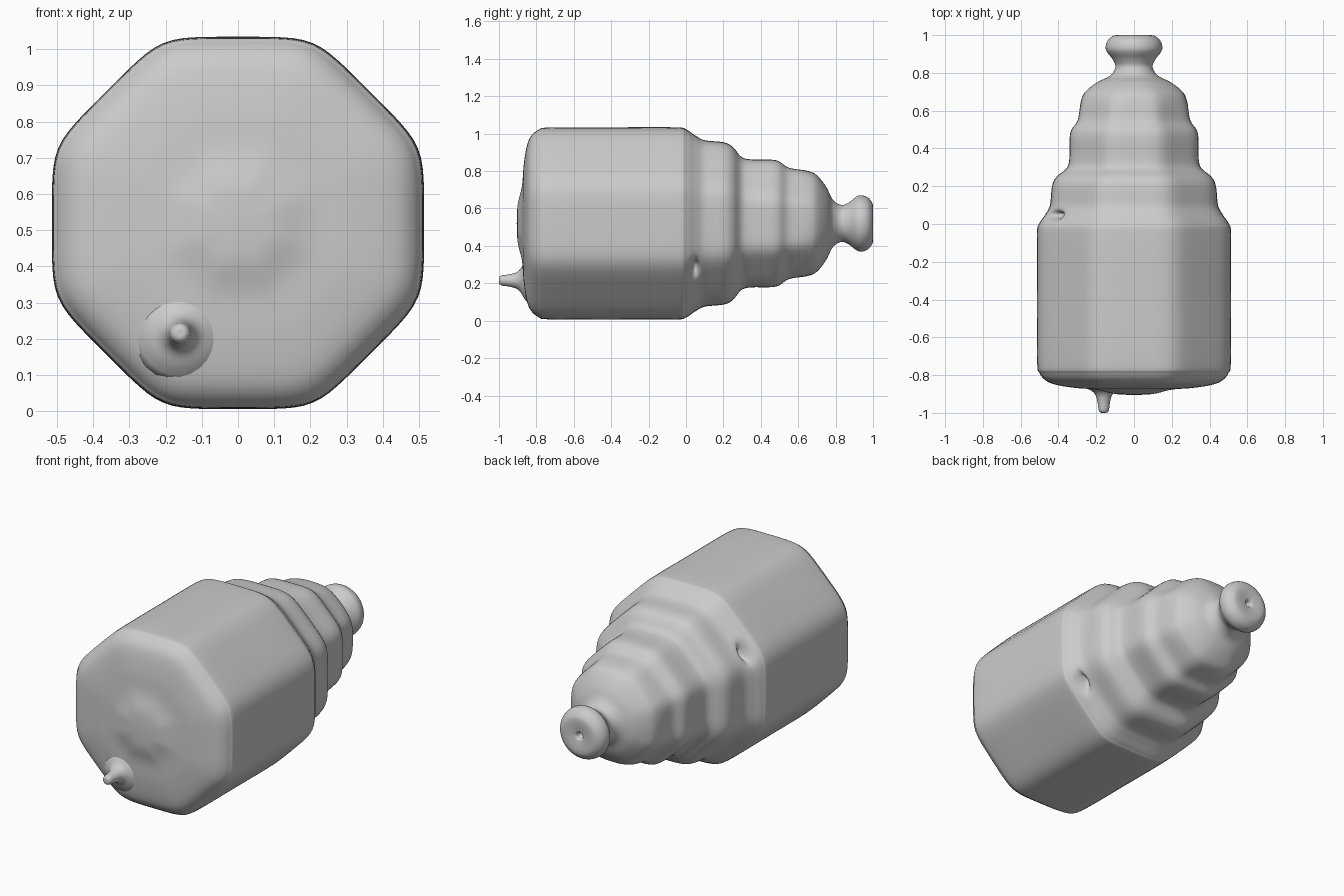
import bpy
import bmesh
from math import cos, sin, pi, exp
from mathutils import Vector

cube = bpy.data.objects.get("Cube")
if cube:
    bpy.data.objects.remove(cube, do_unlink=True)

MID = 0.52  # height of the long axis

grey = bpy.data.materials.new("plain grey")
grey.use_nodes = True
colour = (0.6, 0.6, 0.6, 1)
grey.diffuse_color = colour
grey.node_tree.nodes["Principled BSDF"].inputs["Base Color"].default_value = colour


def octagon(a, p=20):
    """Radius factor of a softly rounded octagon at angle a."""
    return sum(abs(cos(a - k * pi / 4)) ** p for k in range(4)) ** (-1 / p)


def smooth_profile(points, steps):
    """Catmull-Rom refinement of (y, radius) points."""
    pts = [Vector(p) for p in points]
    pts = [pts[0]] + pts + [pts[-1]]
    out = []
    for a, b, c, d in zip(pts, pts[1:], pts[2:], pts[3:]):
        for i in range(steps):
            t = i / steps
            out.append(0.5 * (2 * b + (c - a) * t + (2 * a - 5 * b + 4 * c - d) * t * t
                              + (3 * b - a - 3 * c + d) * t ** 3))
    return out + [pts[-1]]


def loft(name, points, centre, sides, steps, shape, adjust=None):
    """Turn a profile round the y axis, closing both ends with a fan."""
    bm = bmesh.new()
    rows = smooth_profile(points, steps)
    cx, cz = centre
    rings = []
    for y, r in rows[1:-1]:
        ring = []
        for i in range(sides):
            a = 2 * pi * i / sides
            rr = max(r, 0.002) * shape(a, y)
            ring.append(bm.verts.new((cx + rr * cos(a), y, cz + rr * sin(a))))
        rings.append(ring)
    for low, high in zip(rings, rings[1:]):
        for i in range(sides):
            j = (i + 1) % sides
            bm.faces.new((low[i], high[i], high[j], low[j]))
    for ring, row in ((rings[0], rows[0]), (rings[-1], rows[-1])):
        tip = bm.verts.new((cx, row[0], cz))
        for i in range(sides):
            bm.faces.new((tip, ring[i], ring[(i + 1) % sides]))
    if adjust:
        for v in bm.verts:
            adjust(v)
    bmesh.ops.recalc_face_normals(bm, faces=bm.faces)
    for f in bm.faces:
        f.smooth = True
    mesh = bpy.data.meshes.new(name)
    bm.to_mesh(mesh)
    bm.free()
    mesh.materials.append(grey)
    obj = bpy.data.objects.new(name, mesh)
    bpy.context.collection.objects.link(obj)
    return obj


# Body: domed front, straight barrel, stepped shoulders, neck and knob
body_profile = [
    (-0.905, 0), (-0.9, 0.1), (-0.877, 0.2), (-0.868, 0.31), (-0.852, 0.41),
    (-0.83, 0.465), (-0.79, 0.5), (-0.73, 0.513), (-0.4, 0.514), (-0.06, 0.514),
    (0, 0.503), (0.05, 0.47), (0.1, 0.445), (0.2, 0.434), (0.25, 0.41),
    (0.295, 0.357), (0.35, 0.342), (0.48, 0.338), (0.55, 0.298), (0.65, 0.281),
    (0.7, 0.258), (0.75, 0.195), (0.785, 0.127), (0.83, 0.099), (0.87, 0.112),
    (0.92, 0.148), (0.965, 0.143), (0.993, 0.115), (1, 0.085), (0.996, 0.04),
    (0.99, 0.022), (0.965, 0.012), (0.96, 0)]

# Two small pockets on opposite sides of the first shoulder
dents = [Vector((s * 0.43, 0.045, MID - s * 0.25)) for s in (1, -1)]


def press_dents(v):
    for d in dents:
        off = v.co - d
        push = 0.07 * exp(-((off.y / 0.022) ** 2 + (off.x ** 2 + off.z ** 2) / 0.0022))
        inward = Vector((-d.x, 0.03, MID - d.z)).normalized()
        v.co += inward * push


def body_shape(a, y):
    # the barrel is a clear octagon, the neck and knob are rounder
    soft = min(max((y - 0.6) / 0.2, 0), 1)
    return octagon(a) * (1 - soft) + soft


loft("body", body_profile, (0, MID), 128, 5, body_shape, press_dents)

# Nub: small flared spout low on the front face
nub_profile = [(-1, 0), (-0.999, 0.016), (-0.985, 0.027), (-0.95, 0.032),
               (-0.91, 0.042), (-0.885, 0.062), (-0.862, 0.1), (-0.82, 0.13), (-0.8, 0)]
loft("front_nub", nub_profile, (-0.16, 0.215), 24, 3, lambda a, y: 1)
